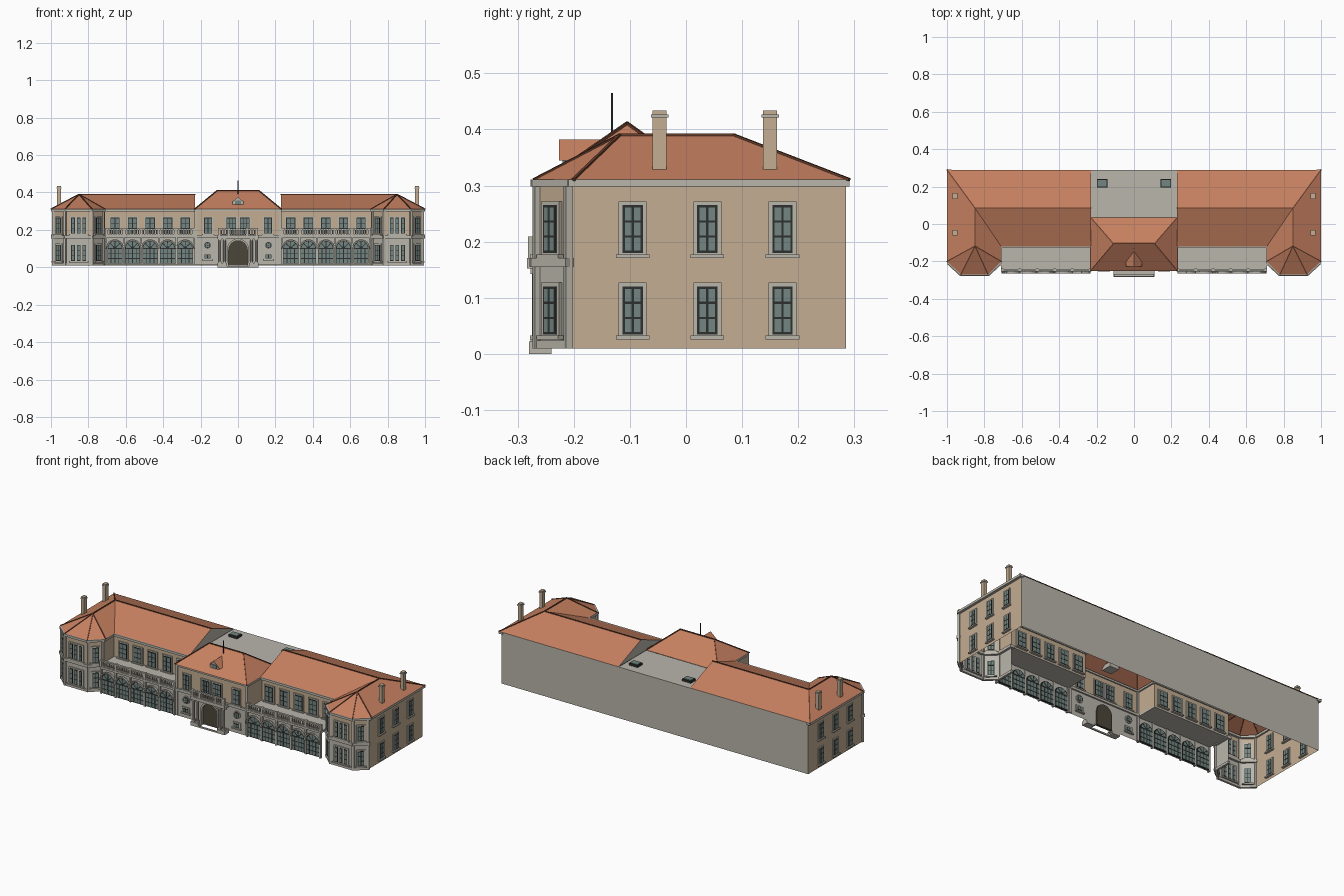
import bpy, bmesh, math
from mathutils import Matrix, Vector

cube = bpy.data.objects.get("Cube")
if cube:
    bpy.data.objects.remove(cube, do_unlink=True)


def material(name, r, g, b):
    def lin(c):
        c /= 255
        return c / 12.92 if c < 0.04 else ((c + 0.055) / 1.055) ** 2.4
    m = bpy.data.materials.new(name)
    col = (lin(r), lin(g), lin(b), 1)
    m.diffuse_color = col
    m.use_nodes = True
    m.node_tree.nodes["Principled BSDF"].inputs["Base Color"].default_value = col
    return m


TILE = material("terracotta", 198, 128, 96)
RIDGE = material("dark_ridge", 104, 62, 44)
TAN = material("tan_render", 196, 173, 146)
STONE = material("grey_stone", 186, 182, 172)
GLASS = material("grey_green_glass", 116, 134, 130)
SASH = material("dark_sash", 44, 48, 46)
DOOR = material("olive_door", 76, 70, 58)

parts = {}


def part(name, mat, mirror=True):
    return parts.setdefault(name, (bmesh.new(), mat, mirror))[0]


def box(bm, c, size, angle=0, off=(0, 0, 0)):
    m = Matrix.Translation(c) @ Matrix.Rotation(math.radians(angle), 4, 'Z')
    m = m @ Matrix.Translation(off) @ Matrix.Diagonal((*size, 1))
    bmesh.ops.create_cube(bm, size=1, matrix=m)


def span(bm, x, y, z):
    box(bm, [sum(v) / 2 for v in (x, y, z)], [v[1] - v[0] for v in (x, y, z)])


def beam(bm, p, q, w, h):
    p, q = Vector(p), Vector(q)
    d = q - p
    m = Matrix.Translation((p + q) / 2) @ d.to_track_quat('X', 'Z').to_matrix().to_4x4()
    bmesh.ops.create_cube(bm, size=1, matrix=m @ Matrix.Diagonal((d.length + w / 2, w, h, 1)))


def sheet(bm, pts):
    bm.faces.new([bm.verts.new(p) for p in pts])


def prism(bm, pts, vec):
    f = bm.faces.new([bm.verts.new(p) for p in pts])
    r = bmesh.ops.extrude_face_region(bm, geom=[f], use_keep_orig=True)
    new = [v for v in r["geom"] if isinstance(v, bmesh.types.BMVert)]
    bmesh.ops.translate(bm, vec=vec, verts=new)
    faces = {g for v in new for g in v.link_faces} | {f}
    bmesh.ops.recalc_face_normals(bm, faces=list(faces))


def walls(bm, path, z0, z1):
    for (a, b), (c, d) in zip(path, path[1:]):
        sheet(bm, [(a, b, z1), (c, d, z1), (c, d, z0), (a, b, z0)])


def band(bm, path, z0, z1, w):
    z = (z0 + z1) / 2
    for p, q in zip(path, path[1:]):
        beam(bm, (*p, z), (*q, z), w, z1 - z0)


def arc(x, y, z, r, a0=0, a1=180, n=12):
    angles = [math.radians(a0 + (a1 - a0) * i / n) for i in range(n + 1)]
    return [(x + r * math.cos(a), y, z + r * math.sin(a)) for a in angles]


def window(c, w, h, angle=0, cols=2, rows=3, sill=True):
    """Stone surround, dark sash and a grid of panes, set through the wall."""
    box(part("window_surrounds", STONE), c, (w + .014, .012, h + .014), angle)
    box(part("window_sashes", SASH), c, (w, .015, h), angle)
    pw, ph = (w - .004) / cols, (h - .004) / rows
    for i in range(cols):
        for j in range(rows):
            off = ((i - (cols - 1) / 2) * pw, 0, (j - (rows - 1) / 2) * ph)
            box(part("window_panes", GLASS), c, (pw - .004, .018, ph - .004), angle, off)
    if sill:
        box(part("window_sills", STONE), c, (w + .024, .026, .007), angle, (0, 0, -h / 2 - .006))


def balustrade(x0, x1, y, piers):
    bm = part("balustrades", STONE)
    span(bm, (x0, x1), (y - .006, y + .006), (.2, .207))
    span(bm, (x0, x1), (y - .006, y + .006), (.172, .177))
    n = round((x1 - x0) / .014)
    for i in range(n):
        box(bm, (x0 + (i + .5) * (x1 - x0) / n, y, .188), (.006, .006, .026))
    for x in piers:
        box(bm, (x, y, .19), (.013, .015, .038))


UP, LOW, H = .2225, .0775, .085

# End pavilion walls, belt and eaves cornice
bay = [(.985, -.21), (.925, -.265), (.78, -.265), (.72, -.21), (.72, -.11)]
walls(part("end_wall", TAN), [(.985, .285), bay[0]], .01, .305)
walls(part("bay_lower_wall", STONE), bay, .01, .165)
walls(part("bay_upper_wall", TAN), bay, .165, .305)
trim = part("stone_trim", STONE)
band(trim, bay, .155, .171, .026)
band(trim, bay, .01, .024, .012)
eave = [(.988, .285), (.988, -.205), (.922, -.264), (.783, -.264), (.72, -.205), (.72, -.115), (.232, -.115)]
band(trim, eave, .298, .311, .024)
for x, y in bay[:4]:
    box(trim, (x, y, .155), (.013, .013, .29), 20)

# Pavilion windows
for z in (UP, LOW):
    for y in (-.095, .038, .172):
        window((.985, y, z), .036, H, 90)
    for x in (.822, .852, .882):
        window((x, -.265, z), .02, H, cols=1)
    window((.955, -.2375, z), .034, H, 42)
    window((.75, -.2375, z), .034, H, -42)

# Wing upper wall and back wall
walls(part("wing_upper_wall", TAN), [(.72, -.11), (.23, -.11)], .165, .305)
walls(part("back_wall", STONE), [(0, .285), (.985, .285)], .01, .31)

# Glazed arcade with terrace and balustrade
walls(part("arcade_wall", STONE), [(.705, -.245), (.235, -.245)], .015, .165)
span(part("terrace", STONE), (.23, .71), (-.255, -.11), (.16, .172))
pitch, r, spring = .094, .041, .1
arches = [.282 + pitch * i for i in range(5)]
edges = [.235 + pitch * i for i in range(6)]
balustrade(.235, .705, -.246, edges)
for x in edges:
    box(trim, (x, -.248, .088), (.01, .014, .146))
for x in arches:
    window((x, -.11, UP), .05, H, cols=2, rows=3)
    prism(part("arcade_sashes", SASH), [(x - r, -.252, .02), (x + r, -.252, .02)] + arc(x, -.252, spring, r),
          (0, .014, 0))
    panes = part("arcade_panes", GLASS)
    for i in range(4):
        for j in range(3):
            box(panes, (x + (i - 1.5) * r / 2, -.245, .034 + j * .026), (r / 2 - .004, .018, .022))
        wedge = arc(x, -.254, spring + .002, r - .005, 45 * i + 4, 45 * i + 41, 3)
        prism(panes, wedge + arc(x, -.254, spring + .002, .01, 45 * i + 35, 45 * i + 10, 1), (0, .018, 0))
    ring = arc(x, -.258, spring, r + .005)
    for p, q in zip(ring, ring[1:]):
        beam(part("arch_mouldings", STONE), p, q, .012, .006)

# Hipped roof over wing and pavilion
A, B, C, D = (.23, .29, .311), (1, .29, .311), (1, -.2, .311), (.925, -.27, .311)
E, F, G, K = (.78, -.27, .311), (.71, -.2, .311), (.71, -.12, .311), (.85, -.118, .39)
L, I, J = (.23, -.12, .311), (.23, .085, .39), (.85, .085, .39)
for f in ((A, I, J, B), (B, J, K, C), (C, K, D), (D, K, E), (E, K, F), (F, K, J, G), (G, J, I, L)):
    sheet(part("wing_roof", TILE), f[::-1])
sheet(part("wing_gable", STONE), (A, I, L))
ridges = part("roof_ridges", RIDGE)
for p, q in ((I, J), (J, K), (J, B), (K, C), (K, D), (K, E), (K, F)):
    beam(ridges, p, q, .006, .005)

# Chimneys
for y in (-.047, .15):
    box(part("chimneys", TAN), (.957, y, .377), (.02, .025, .114))
    box(part("chimney_caps", STONE), (.957, y, .424), (.026, .031, .006))

# Central block walls and trim
walls(part("centre_lower_wall", STONE), [(.23, -.24), (0, -.24)], .012, .165)
walls(part("centre_upper_wall", TAN), [(.23, -.11), (.23, -.24), (0, -.24)], .165, .31)
band(trim, [(.228, -.24), (0, -.24)], .158, .172, .018)
band(trim, [(.228, -.115), (.228, -.24), (0, -.24)], .3, .311, .014)
box(trim, (.225, -.24, .16), (.014, .012, .29))
window((.16, -.24, UP), .042, H)
window((.036, -.24, UP), .052, H, cols=3)
window((.163, -.24, .058), .034, .022, cols=2, rows=1)

# Round windows
for rad, dep, name, mat in ((.022, .012, "round_surrounds", STONE), (.017, .015, "round_sashes", SASH)):
    prism(part(name, mat), arc(.163, -.24 - dep / 2, .118, rad, 0, 345, 23), (0, dep, 0))
for i in range(4):
    a = math.radians(45 + 90 * i)
    prism(part("round_panes", GLASS), arc(.163 + .008 * math.cos(a), -.249, .118 + .008 * math.sin(a),
          .006, 0, 330, 11), (0, .018, 0))

# Entrance door, arch, porch and columns
prism(part("entrance_door", DOOR, False), [(-.05, -.248, .01), (.05, -.248, .01)] + arc(0, -.248, .092, .05),
      (0, .014, 0))
ring = arc(0, -.254, .092, .055, 0, 90, 8)
for p, q in zip([(.055, -.254, .012)] + ring, ring):
    beam(trim, p, q, .016, .01)
porch = part("porch", STONE)
span(porch, (0, .11), (-.283, -.24), (.152, .171))
span(porch, (.06, .11), (-.28, -.24), (0, .022))
span(porch, (0, .06), (-.28, -.272), (0, .008))
for x in (.072, .097):
    pts = [(px, -.268 + pz, .022) for px, _, pz in arc(x, 0, 0, .007, 0, 324, 9)]
    prism(part("porch_columns", STONE), pts, (0, 0, .13))
    box(porch, (x, -.268, .147), (.018, .018, .01))
    box(porch, (x, -.268, .027), (.018, .018, .01))
balustrade(0, .108, -.274, [.1, .05])

# Central roof
P, Q, R, S = (.232, -.25, .311), (.232, .035, .311), (.11, -.105, .411), (0, -.105, .411)
roof = part("centre_roof", TILE)
sheet(roof, (P, Q, R))
sheet(roof, ((0, -.25, .311), P, R, S))
sheet(roof, (Q, (0, .035, .311), S, R))
for p, q in ((S, R), (R, P), (R, Q)):
    beam(ridges, p, q, .006, .005)

# Dormer and flagpole
prism(part("dormer", STONE, False), [(-.03, -.216, .325), (.03, -.216, .325), (.03, -.216, .35),
      (0, -.216, .376), (-.03, -.216, .35)], (0, .06, 0))
sheet(part("dormer_roof", TILE), ((.042, -.226, .345), (.042, -.14, .345), (0, -.14, .382), (0, -.226, .382)))
span(part("dormer_window", GLASS), (0, .016), (-.22, -.21), (.336, .356))
span(part("flagpole", SASH, False), (-.002, .002), (-.134, -.13), (.38, .465))

# Flat rear deck with skylights
sheet(part("rear_deck", STONE), ((0, .035, .31), (.23, .035, .31), (.23, .29, .31), (0, .29, .31)))
span(part("skylight_curbs", SASH), (.143, .199), (.195, .24), (.31, .322))
span(part("skylight_glass", GLASS), (.148, .194), (.2, .235), (.312, .325))

# Turn the parts into objects, mirrored where symmetrical
for name, (bm, mat, mirror) in parts.items():
    mesh = bpy.data.meshes.new(name)
    bm.to_mesh(mesh)
    bm.free()
    mesh.materials.append(mat)
    ob = bpy.data.objects.new(name, mesh)
    bpy.context.collection.objects.link(ob)
    if mirror:
        mod = ob.modifiers.new("mirror", 'MIRROR')
        mod.use_mirror_merge = False
